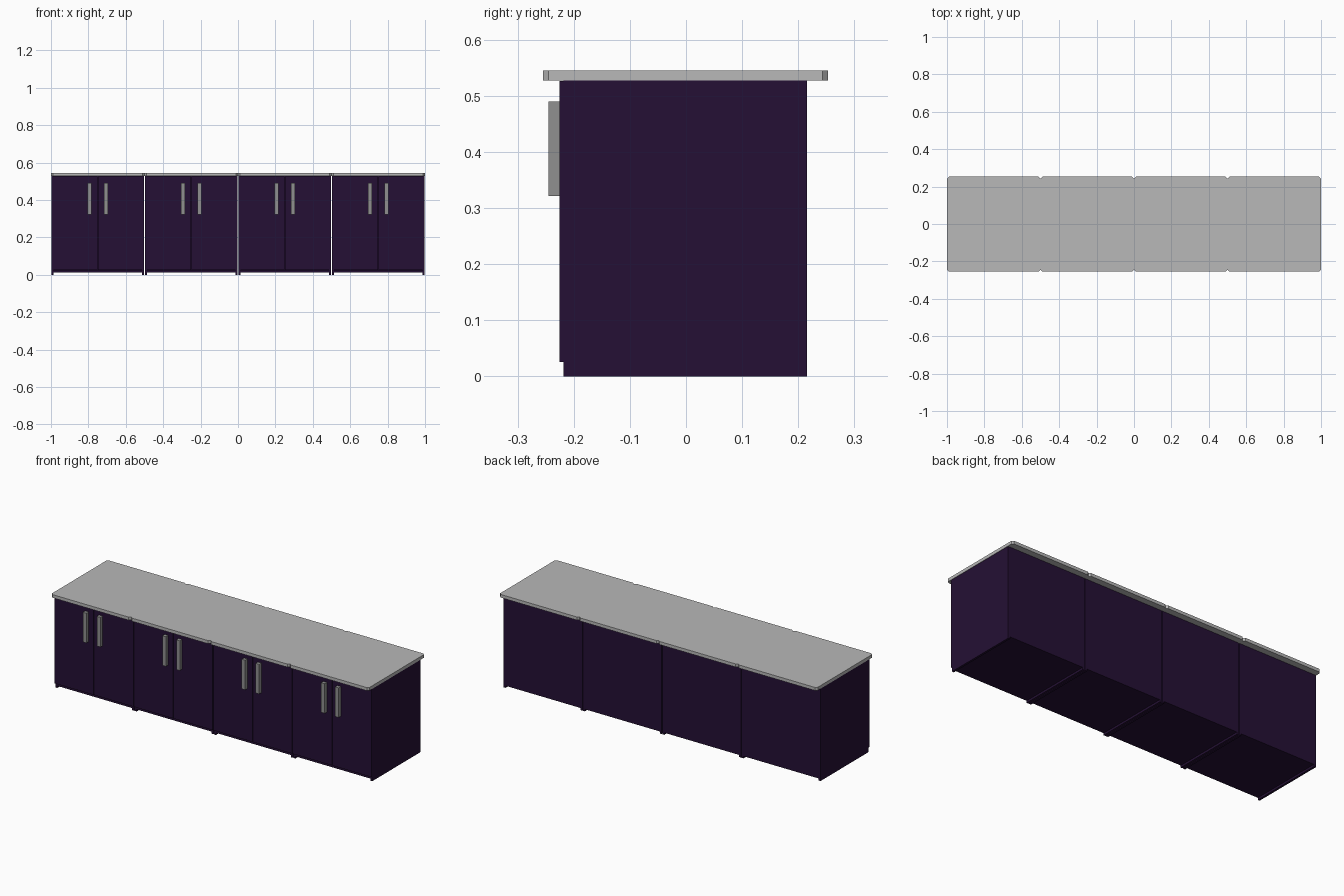
import bpy
import bmesh

cube = bpy.data.objects.get("Cube")
if cube:
    bpy.data.objects.remove(cube, do_unlink=True)


def material(name, rgb):
    mat = bpy.data.materials.new(name)
    mat.use_nodes = True
    mat.diffuse_color = (*rgb, 1)
    mat.node_tree.nodes["Principled BSDF"].inputs["Base Color"].default_value = (*rgb, 1)
    return mat


purple = material("dark_purple", (0.018, 0.005, 0.035))
stone = material("light_grey", (0.48, 0.48, 0.48))
metal = material("handle_grey", (0.28, 0.28, 0.28))


def box(name, x, y, z, mat, corner=0):
    """Box from (min, max) ranges; corner chamfers its vertical edges."""
    bm = bmesh.new()
    bmesh.ops.create_cube(bm, size=1)
    for v in bm.verts:
        for i, (low, high) in enumerate((x, y, z)):
            v.co[i] = high if v.co[i] > 0 else low
    if corner:
        upright = [e for e in bm.edges
                   if abs(e.verts[0].co.z - e.verts[1].co.z) > 0.001]
        bmesh.ops.bevel(bm, geom=upright, offset=corner, segments=1, affect='EDGES')
    mesh = bpy.data.meshes.new(name)
    bm.to_mesh(mesh)
    bm.free()
    mesh.materials.append(mat)
    obj = bpy.data.objects.new(name, mesh)
    bpy.context.collection.objects.link(obj)


UNITS = 4
PITCH = 0.5
HALF = 0.248          # half width of one carcass
PANEL = 0.012         # board thickness
FRONT, BACK = -0.218, 0.216
TOP = 0.527

for n in range(UNITS):
    c = (n - (UNITS - 1) / 2) * PITCH
    inner = (c - HALF + PANEL, c + HALF - PANEL)

    # Carcass boards
    box("bottom_panel", inner, (FRONT, BACK), (PANEL, 2 * PANEL), purple)
    box("back_panel", inner, (BACK - PANEL, BACK), (PANEL, TOP), purple)

    # Worktop section with clipped corners
    box("worktop", (c - PITCH / 2, c + PITCH / 2), (-0.255, 0.253),
        (TOP, 0.545), stone, corner=0.01)

    for side in (-1, 1):
        # Side board, standing on the floor
        box("side_panel", sorted((c + side * HALF, c + side * (HALF - PANEL))),
            (FRONT, BACK), (0, TOP), purple)
        # Door and its upright handle
        box("door", sorted((c + side * 0.0015, c + side * HALF)),
            (-0.225, FRONT), (0.026, TOP - 0.001), purple)
        h = c + side * 0.044
        box("handle", (h - 0.011, h + 0.011), (-0.245, -0.225), (0.321, 0.49), metal)
